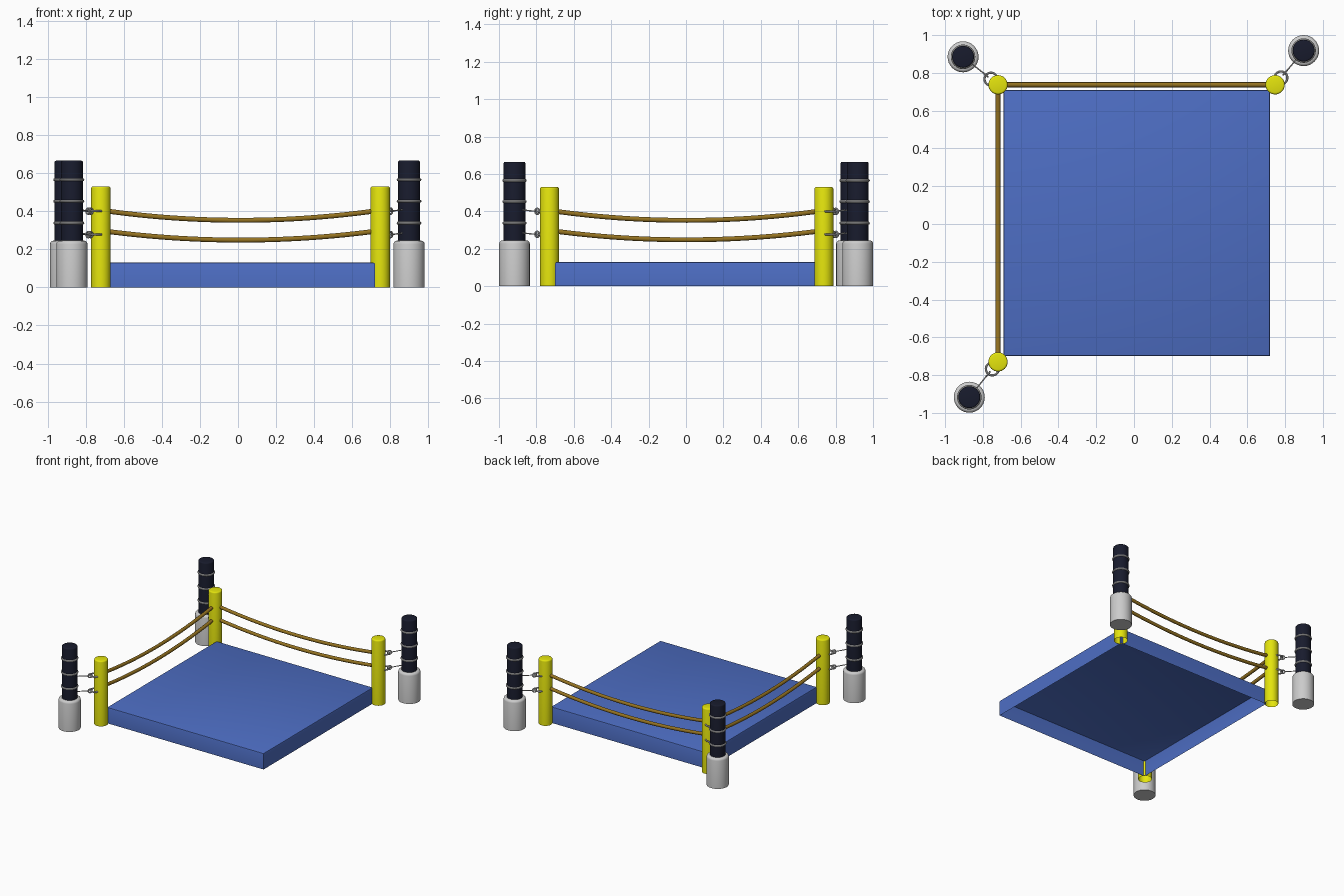
import bpy, bmesh, math
from mathutils import Vector

if "Cube" in bpy.data.objects:
    bpy.data.objects.remove(bpy.data.objects["Cube"])


def material(name, rgb):
    m = bpy.data.materials.new(name)
    m.diffuse_color = (*rgb, 1)
    m.use_nodes = True
    m.node_tree.nodes["Principled BSDF"].inputs["Base Color"].default_value = m.diffuse_color
    return m


BLUE = material("mat_blue", (0.075, 0.155, 0.55))
YELLOW = material("post_yellow", (0.78, 0.78, 0.004))
DARK = material("tyre_dark", (0.009, 0.011, 0.026))
ROPE = material("rope_brown", (0.30, 0.17, 0.015))


def finish(ob, name, mat=None, smooth=True):
    ob.name = name
    if mat:
        ob.data.materials.append(mat)
    if smooth:
        bpy.ops.object.select_all(action='DESELECT')
        ob.select_set(True)
        bpy.context.view_layer.objects.active = ob
        bpy.ops.object.shade_smooth_by_angle(angle=math.radians(35))
    return ob


def mesh_object(name, bm, mat=None, smooth=True):
    bmesh.ops.recalc_face_normals(bm, faces=bm.faces)
    me = bpy.data.meshes.new(name)
    bm.to_mesh(me)
    bm.free()
    ob = bpy.data.objects.new(name, me)
    bpy.context.collection.objects.link(ob)
    return finish(ob, name, mat, smooth)


def cylinder(name, x, y, z0, z1, r, bevel, mat=None, open_bottom=False):
    """Upright cylinder with a rounded top rim."""
    bm = bmesh.new()
    bmesh.ops.create_cone(bm, cap_ends=True, segments=32, radius1=r, radius2=r, depth=z1 - z0)
    bmesh.ops.translate(bm, verts=bm.verts, vec=(x, y, (z0 + z1) / 2))
    if open_bottom:
        low = [f for f in bm.faces if all(v.co.z < z0 + 1e-4 for v in f.verts)]
        bmesh.ops.delete(bm, geom=low, context='FACES_ONLY')
    rim = [e for e in bm.edges if all(v.co.z > z1 - 1e-4 for v in e.verts)]
    bmesh.ops.bevel(bm, geom=rim, offset=bevel, segments=3, profile=0.5, affect='EDGES')
    return mesh_object(name, bm, mat)


def ring(name, loc, major, minor, rot=(0, 0, 0)):
    bpy.ops.mesh.primitive_torus_add(location=loc, rotation=rot, major_radius=major,
                                     minor_radius=minor, major_segments=32, minor_segments=10)
    return finish(bpy.context.object, name)


def tube(name, pts, r, mat=None):
    cu = bpy.data.curves.new(name, 'CURVE')
    cu.dimensions = '3D'
    cu.bevel_depth = r
    cu.bevel_resolution = 3
    cu.use_fill_caps = True
    sp = cu.splines.new('POLY')
    sp.points.add(len(pts) - 1)
    for p, co in zip(sp.points, pts):
        p.co = (*co, 1)
    sp.use_smooth = True
    ob = bpy.data.objects.new(name, cu)
    bpy.context.collection.objects.link(ob)
    if mat:
        cu.materials.append(mat)
    return ob


# Floor mat: box open underneath with softened upper edges
bm = bmesh.new()
bmesh.ops.create_cube(bm, size=1)
bmesh.ops.scale(bm, verts=bm.verts, vec=(1.41, 1.41, 0.13))
bmesh.ops.translate(bm, verts=bm.verts, vec=(0.015, 0.005, 0.065))
bmesh.ops.delete(bm, geom=[f for f in bm.faces if f.calc_center_median().z < 0.01],
                 context='FACES_ONLY')
top = [e for e in bm.edges if all(v.co.z > 0.12 for v in e.verts)]
bmesh.ops.bevel(bm, geom=top, offset=0.01, segments=2, profile=0.5, affect='EDGES')
mesh_object("floor_mat", bm, BLUE)

# Three corners: yellow post, outer bollard and the links between them
corners = {
    "back_left": ((-0.72, 0.737), (-0.905, 0.885)),
    "back_right": ((0.747, 0.737), (0.898, 0.918)),
    "front_left": ((-0.72, -0.73), (-0.872, -0.917)),
}
for tag, (post, pole) in corners.items():
    cylinder(f"{tag}_post", *post, 0, 0.53, 0.051, 0.01, YELLOW, open_bottom=True)

    # Bollard: grey base, dark column, grey bands
    cylinder(f"{tag}_base", *pole, 0, 0.245, 0.082, 0.018)
    cylinder(f"{tag}_column", *pole, 0.2, 0.665, 0.058, 0.008, DARK)
    for i, z in enumerate((0.337, 0.452, 0.565)):
        ring(f"{tag}_band_{i}", (*pole, z), 0.057, 0.008)

    # Horizontal ring, upright eye and thin wire at both rope heights
    p, q = Vector((*post, 0)), Vector((*pole, 0))
    d = (q - p).normalized()
    yaw = math.atan2(d.y, d.x)
    for i, z in enumerate((0.277, 0.4)):
        up = Vector((0, 0, z))
        ring(f"{tag}_link_{i}", p + d * 0.048 + up, 0.034, 0.006)
        ring(f"{tag}_eye_{i}", p + d * 0.084 + up, 0.015, 0.005, (math.pi / 2, 0, yaw))
        tube(f"{tag}_wire_{i}", [p + d * 0.09 + up, q + up + Vector((0, 0, 0.012))], 0.0035)


# Sagging ropes along the back and left sides
def rope(name, a, b, z_end, sag):
    pts = []
    for i in range(25):
        t = i / 24
        pts.append((a[0] + (b[0] - a[0]) * t, a[1] + (b[1] - a[1]) * t,
                    z_end - sag * 4 * t * (1 - t)))
    tube(name, pts, 0.0135, ROPE)


bl = corners["back_left"][0]
for side, end in (("back", "back_right"), ("left", "front_left")):
    rope(f"{side}_upper_rope", bl, corners[end][0], 0.405, 0.053)
    rope(f"{side}_lower_rope", bl, corners[end][0], 0.298, 0.05)
